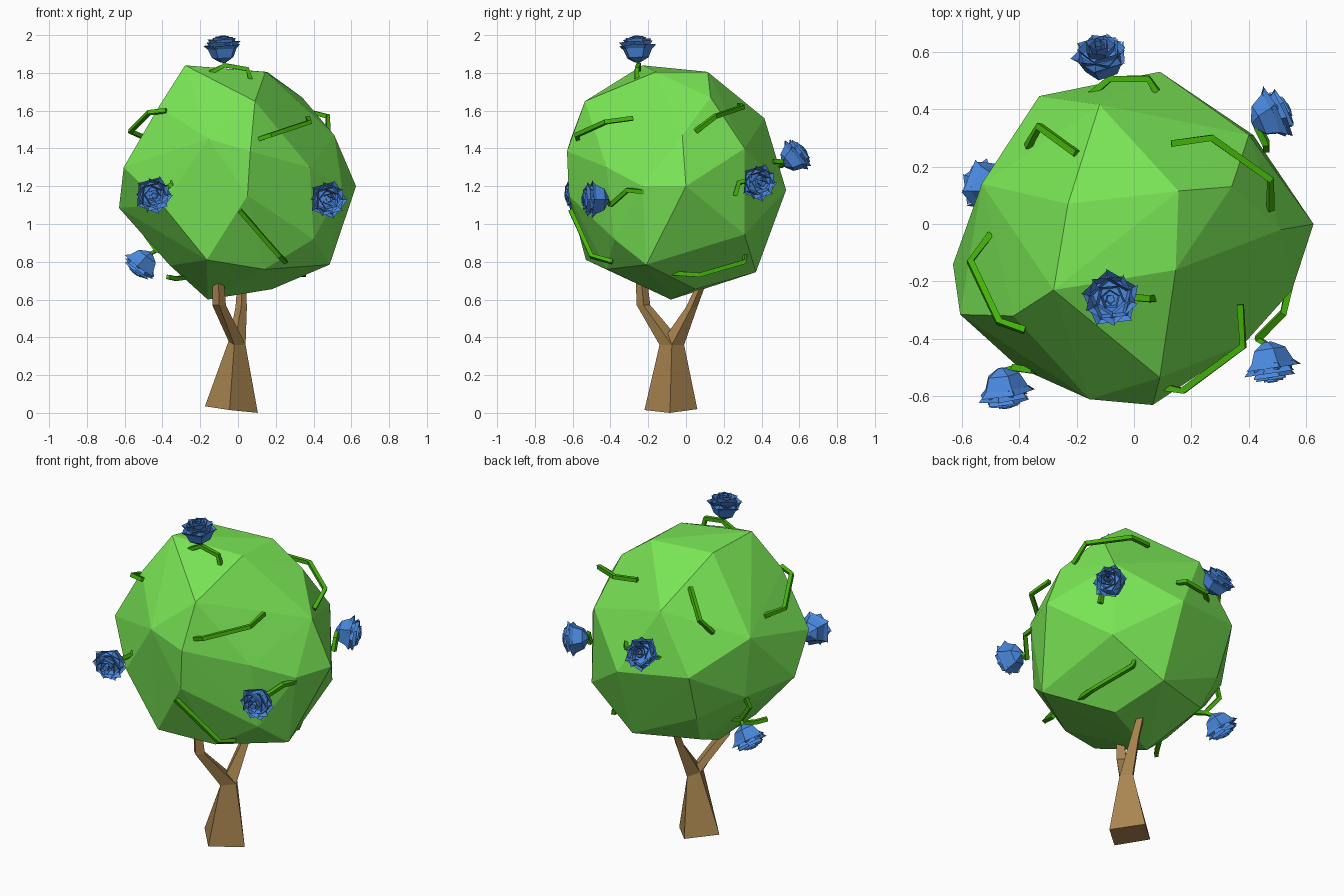
import bpy, bmesh
from math import sin, cos, pi
from mathutils import Vector, Matrix

if "Cube" in bpy.data.objects:
    bpy.data.objects.remove(bpy.data.objects["Cube"])


def mat(name, col):
    m = bpy.data.materials.new(name)
    m.diffuse_color = (*col, 1)
    m.use_nodes = True
    m.node_tree.nodes["Principled BSDF"].inputs["Base Color"].default_value = m.diffuse_color
    return m


def add(name, bm, m):
    me = bpy.data.meshes.new(name)
    bm.to_mesh(me)
    bm.free()
    me.materials.append(m)
    ob = bpy.data.objects.new(name, me)
    bpy.context.collection.objects.link(ob)
    return ob


def loft(bm, rings):
    vs = [[bm.verts.new(p) for p in r] for r in rings]
    n = len(vs[0])
    for a, b in zip(vs, vs[1:]):
        for i in range(n):
            bm.faces.new((a[i], a[(i + 1) % n], b[(i + 1) % n], b[i]))
    bm.faces.new(vs[0][::-1])
    bm.faces.new(vs[-1])
    bmesh.ops.recalc_face_normals(bm, faces=bm.faces)


def diamond(x, y, z, r):
    return [(x + r, y, z), (x, y + r, z), (x - r, y, z), (x, y - r, z)]


def tube(bm, path, radius):
    # four-sided tube following a bent path
    pts = [Vector(p) for p in path]
    rings = []
    u = None
    for i, p in enumerate(pts):
        d = (pts[min(i + 1, len(pts) - 1)] - pts[max(i - 1, 0)]).normalized()
        if u is None:
            u = d.orthogonal()
        u = (u - d * u.dot(d)).normalized()
        v = d.cross(u)
        rings.append([p + (u * cos(k * pi / 2) + v * sin(k * pi / 2)) * radius for k in range(4)])
    loft(bm, rings)


green = mat("leaf_green", (0.19, 0.78, 0.09))
vine_green = mat("vine_green", (0.06, 0.46, 0.003))
bark = mat("bark", (0.40, 0.235, 0.08))
blue = mat("flower_blue", (0.07, 0.25, 0.74))

# Faceted crown: hull of its corner points
crown_pts = [
    (.625, 0, 1.2), (.09, .53, 1.18), (-.33, .445, 1.22), (-.28, -.23, 1.84), (.155, .115, 1.805),
    (.145, -.16, 1.805), (-.23, .07, 1.81), (-.12, .415, 1.56), (.34, .13, 1.67), (-.53, .14, 1.4),
    (-.42, -.32, 1.62), (-.605, -.315, 1.3), (-.63, -.14, 1.085), (.09, -.535, 1.65), (-.155, -.61, 1.45),
    (.065, -.63, 1.385), (.05, -.62, 1.15), (-.165, -.53, .81), (.14, -.42, .76), (-.16, -.08, .6),
    (.485, -.21, .785), (.1, .37, .745), (.18, .05, .655), (.51, -.02, 1.47), (.40, .31, 1.4),
    (.38, -.42, 1.3), (-.4, -.5, 1.1), (-.36, -.15, .78), (.415, .31, .945), (.4, -.38, .92),
    (-.31, .34, .93), (-.27, .25, .76), (-.5, .15, 1.04), (.55, -.23, 1.2),
]
bm = bmesh.new()
for p in crown_pts:
    bm.verts.new(p)
bmesh.ops.convex_hull(bm, input=bm.verts)
bmesh.ops.delete(bm, geom=[v for v in bm.verts if not v.link_faces], context='VERTS')
bmesh.ops.recalc_face_normals(bm, faces=bm.faces)
add("leaf_crown", bm, green)

# Forked trunk: tapered diamond base, and two branches growing from its neck
neck = [(.04, -.075, .36), (0, -.01, .36), (-.05, -.065, .38), (-.02, -.14, .36)]
base_ring = [(.105, -.085, .0), (-.03, .06, .02), (-.175, -.07, .035), (-.045, -.22, .015)]
for name, rings in (
    ("trunk", [base_ring, neck]),
    ("front_branch", [neck, diamond(-.1, -.225, .57, .036), diamond(-.105, -.24, .75, .028)]),
    ("back_branch", [neck, diamond(.017, .03, .56, .03), diamond(.02, .11, .75, .02)]),
):
    bm = bmesh.new()
    loft(bm, rings)
    add(name, bm, bark)

# Roses: centre position and facing direction
roses = [
    ((-.08, -.26, 1.935), (-.05, -.05, 1)),
    ((-.45, -.58, 1.155), (.15, -1, -.12)),
    ((.475, -.49, 1.13), (.15, -1, 0)),
    ((.485, .38, 1.22), (.85, .4, -.1)),
    ((-.115, .58, 1.36), (-.1, .75, .6)),
    ((-.51, .13, .785), (-.6, .1, -.8)),
]


def rose(bm, at, face):
    start = len(bm.verts)
    # closed cup
    loft(bm, [[(cos(k * 2 * pi / 5) * q, sin(k * 2 * pi / 5) * q, z) for k in range(5)]
              for q, z in ((.015, -.08), (.06, -.055), (.083, -.005), (.072, .02))])
    # overlapping spiral petals
    for j, (q, z0, z1) in enumerate(((.098, -.01, .012), (.089, .004, .03), (.074, .012, .044),
                                     (.054, .015, .052), (.035, .02, .058), (.018, .025, .062))):
        for k in range(5):
            a = k * 2 * pi / 5 + j * .62
            b = a + 2 * pi / 5
            lo = q * .78
            bm.faces.new([bm.verts.new(p) for p in (
                (cos(a) * lo, sin(a) * lo, z0), (cos(b) * lo * 1.05, sin(b) * lo * 1.05, z0),
                (cos(b) * q * 1.08, sin(b) * q * 1.08, z1), (cos(a) * q, sin(a) * q, z1))])
    bm.verts.ensure_lookup_table()
    m = Matrix.Translation(at) @ Vector(face).to_track_quat('Z', 'Y').to_matrix().to_4x4()
    bmesh.ops.transform(bm, matrix=m, verts=bm.verts[start:])


for i, (at, face) in enumerate(roses):
    bm = bmesh.new()
    rose(bm, at, face)
    add(f"rose_{i + 1}", bm, blue)

# Vines bent over the crown
vines = [
    [(.01, -.61, 1.07), (.22, -.5, .83), (.25, -.39, .8)],
    [(.11, -.57, 1.45), (.17, -.58, 1.47), (.38, -.425, 1.54), (.37, -.28, 1.56)],
    [(.13, .28, 1.63), (.27, .3, 1.62), (.475, .155, 1.57), (.475, .05, 1.49)],
    [(-.5, -.035, 1.46), (-.57, -.13, 1.49), (-.47, -.34, 1.59), (-.38, -.37, 1.6)],
    [(-.2, .245, 1.66), (-.33, .34, 1.53), (-.37, .27, 1.44)],
    [(.33, -.075, .74), (.35, .07, .73), (.27, .31, .80), (.25, .31, .85)],
    [(-.37, -.25, .72), (-.33, -.2, .71), (-.27, -.1, .72)],
]
# Vines that carry the roses, in the same order as the roses
stems = [
    [(-.15, -.25, 1.8), (-.07, -.25, 1.84), (.05, -.26, 1.82), (.07, -.26, 1.75)],
    [(-.34, -.48, 1.25), (-.35, -.51, 1.21), (-.42, -.5, 1.16)],
    [(.43, -.4, 1.1), (.52, -.31, 1.18), (.54, -.22, 1.17)],
    [(.46, .26, 1.15), (.46, .28, 1.22), (.43, .34, 1.23)],
    [(-.15, .45, 1.3), (-.085, .505, 1.31), (.05, .505, 1.33), (.08, .46, 1.33)],
    [(-.34, .07, .84), (-.43, .09, .86), (-.51, .12, .97), (-.48, .13, 1.04)],
]
bm = bmesh.new()
for p in vines + stems:
    tube(bm, p, .016)
for (at, face), p in zip(roses, stems):
    foot = Vector(at) - Vector(face).normalized() * .07
    near = min((Vector(q) for q in p), key=lambda q: (q - foot).length)
    if (near - foot).length > .01:
        tube(bm, [near, foot], .012)
add("vines", bm, vine_green)
